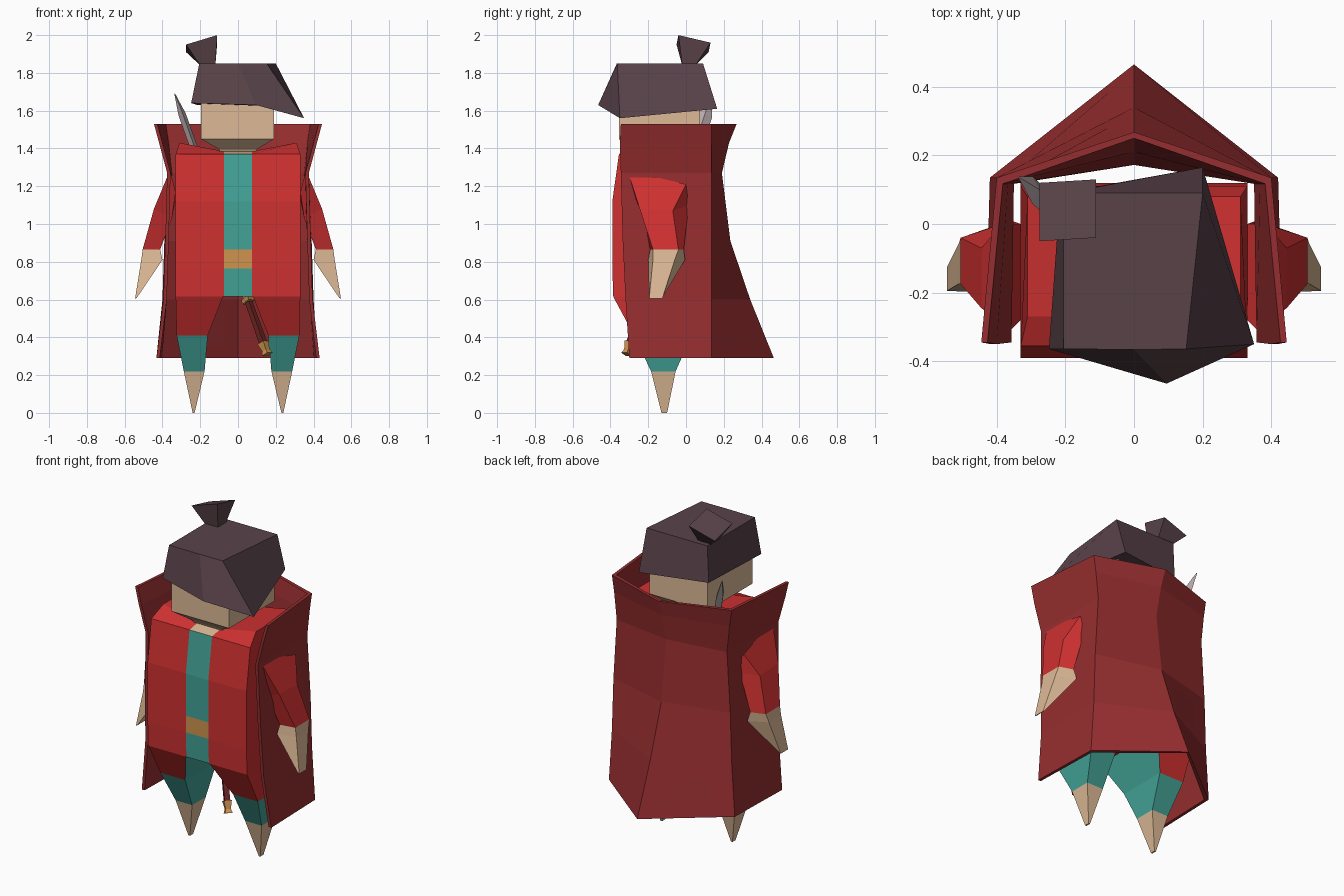
import bpy, bmesh
from mathutils import Vector

cube = bpy.data.objects.get("Cube")
if cube:
    bpy.data.objects.remove(cube)


def make_mat(name, srgb):
    lin = [c / 12.92 if c <= 0.04045 else ((c + 0.055) / 1.055) ** 2.4 for c in srgb]
    m = bpy.data.materials.new(name)
    m.use_nodes = True
    m.diffuse_color = (*lin, 1)
    bsdf = next(n for n in m.node_tree.nodes if n.type == 'BSDF_PRINCIPLED')
    bsdf.inputs["Base Color"].default_value = (*lin, 1)
    bsdf.inputs["Roughness"].default_value = 0.9
    return m


RED = make_mat("coat red", (0.81, 0.19, 0.19))
CAPE = make_mat("cape dark red", (0.59, 0.18, 0.185))
TEAL = make_mat("teal cloth", (0.26, 0.635, 0.59))
SKIN = make_mat("skin", (0.87, 0.73, 0.59))
HAIR = make_mat("hair", (0.345, 0.26, 0.285))
GOLD = make_mat("gold", (0.81, 0.58, 0.31))
STEEL = make_mat("steel", (0.72, 0.66, 0.67))
GRIP = make_mat("grip", (0.42, 0.14, 0.13))


def loft(name, rings, mats, rule=None, mirror=False):
    """Skin closed rings of points, cap both ends, colour faces by rule."""
    bm = bmesh.new()
    loops = [[bm.verts.new(p) for p in ring] for ring in rings]
    n = len(loops[0])
    for a, b in zip(loops, loops[1:]):
        for i in range(n):
            j = (i + 1) % n
            bm.faces.new((a[i], a[j], b[j], b[i]))
    bm.faces.new(loops[0][::-1])
    bm.faces.new(loops[-1])
    bmesh.ops.recalc_face_normals(bm, faces=bm.faces)
    bm.normal_update()
    if rule:
        for f in bm.faces:
            f.material_index = rule(f.calc_center_median(), f.normal)
    if mirror:
        for v in bm.verts:
            v.co.x *= -1
        bmesh.ops.reverse_faces(bm, faces=bm.faces)
    me = bpy.data.meshes.new(name)
    bm.to_mesh(me)
    bm.free()
    for m in mats:
        me.materials.append(m)
    ob = bpy.data.objects.new(name, me)
    bpy.context.scene.collection.objects.link(ob)
    return ob


def rect(x0, x1, y0, y1, z):
    return [(x0, y0, z), (x1, y0, z), (x1, y1, z), (x0, y1, z)]


# Torso: side profile swept across four columns, shoulders rising outward
def torso_ring(x):
    ridge = 1.43 if abs(x) > 0.2 else 1.385
    w = 0.94 if abs(x) > 0.2 else 1
    prof = [(-0.385, 0.615), (-0.39, 0.765), (-0.39, 0.865), (-0.39, 1.12), (-0.355, 1.37),
            (-0.27, ridge), (0.08, ridge), (0.11, 1.30), (0.12, 0.615)]
    return [(x * (w if z > 1.38 else 1), y, z) for y, z in prof]


def torso_rule(c, n):
    if abs(c.x) < 0.07:
        if n.y < -0.8:
            return 2 if 0.765 < c.z < 0.865 else 1
        if n.z > 0.3:
            return 3
    return 0


loft("torso", [torso_ring(x) for x in (-0.33, -0.075, 0.075, 0.33)],
     [RED, TEAL, GOLD, SKIN], torso_rule)

# Legs: red coat skirt above, teal trousers, bare pointed feet
leg = [rect(0.08, 0.33, -0.385, 0.11, 0.615), rect(0.16, 0.325, -0.275, 0.03, 0.41),
       rect(0.177, 0.287, -0.185, -0.055, 0.22), rect(0.23, 0.24, -0.13, -0.10, 0.0)]


def leg_rule(c, n):
    if c.z < 0.22:
        return 2
    return 1 if c.z < 0.41 or n.x < -0.5 else 0


# Sleeves and hands
sleeve = [
    [(0.36, -0.31, 1.285), (0.385, 0.0, 1.21), (0.33, 0.0, 1.13), (0.33, -0.28, 1.17)],
    [(0.445, -0.245, 1.08), (0.445, -0.07, 1.07), (0.37, 0.015, 1.10), (0.35, -0.22, 1.03)],
    [(0.505, -0.175, 0.865), (0.505, -0.04, 0.865), (0.42, -0.012, 0.865), (0.412, -0.19, 0.865)]]
hand = [
    sleeve[2],
    [(0.512, -0.175, 0.81), (0.512, -0.06, 0.81), (0.405, -0.005, 0.81), (0.40, -0.20, 0.81)],
    [(0.545, -0.195, 0.605), (0.545, -0.125, 0.605), (0.535, -0.125, 0.61), (0.535, -0.195, 0.61)]]

for side, flip in (("left", False), ("right", True)):
    loft(side + "_leg", leg, [RED, TEAL, SKIN], leg_rule, flip)
    loft(side + "_sleeve", sleeve, [RED], None, flip)
    loft(side + "_hand", hand, [SKIN], None, flip)

# Head and neck
loft("head", [rect(-0.09, 0.09, -0.27, 0.0, 1.36), rect(-0.1, 0.1, -0.29, 0.02, 1.395),
              rect(-0.195, 0.19, -0.355, 0.075, 1.45), rect(-0.195, 0.19, -0.355, 0.075, 1.72)],
     [SKIN])

# Hair cap: uneven fringe below a flat crown
fringe = [(-0.248, -0.364, 1.64), (0.095, -0.465, 1.63), (0.35, -0.35, 1.56),
          (0.2, 0.165, 1.61), (-0.215, 0.09, 1.63)]
crown = [(-0.205, -0.364, 1.85), (0.0, -0.366, 1.85), (0.152, -0.364, 1.85),
         (0.2, 0.09, 1.85), (-0.205, 0.09, 1.85)]
loft("hair", [fringe, crown], [HAIR])

# Tied tuft on the crown
loft("hair_tuft", [rect(-0.2, -0.12, -0.02, 0.05, 1.84),
                   [(-0.275, -0.05, 1.95), (-0.11, -0.04, 2.0),
                    (-0.11, 0.13, 1.96), (-0.275, 0.12, 1.91)]], [HAIR])

# Cape: thick open shell with a flared collar and hem
T = 0.018


def cape_ring(z, xf, yf, xc, ya):
    yc = 0.135
    outer = [(-xf, yf, z), (-xc, yc, z), (0, ya, z), (xc, yc, z), (xf, yf, z)]
    inner = [(xf - T, yf, z), (xc - T, yc - T, z), (0, ya - T, z),
             (T - xc, yc - T, z), (T - xf, yf, z)]
    return outer + inner


cape_rows = [(0.29, 0.432, -0.30, 0.42, 0.465), (0.60, 0.395, -0.32, 0.40, 0.34),
             (0.91, 0.385, -0.335, 0.39, 0.235), (1.27, 0.375, -0.345, 0.368, 0.19),
             (1.43, 0.418, -0.35, 0.385, 0.228), (1.53, 0.445, -0.345, 0.40, 0.268)]
loft("cape", [cape_ring(*r) for r in cape_rows], [CAPE])

# Sword: slants from the front hip up through the back
pommel, tip = Vector((0.155, -0.315, 0.31)), Vector((-0.335, 0.135, 1.69))
axis = (tip - pommel).normalized()
thin = Vector((1, 0, 0))
thin = (thin - axis * thin.dot(axis)).normalized()
wide = axis.cross(thin)
length = (tip - pommel).length


def sword_ring(t, a, b):
    c = pommel + axis * (t * length)
    return [c + thin * a, c + wide * b, c - thin * a, c - wide * b]


def sword_part(name, mat, *stations):
    loft(name, [sword_ring(*s) for s in stations], [mat])


sword_part("sword_pommel", GOLD, (0.0, 0.03, 0.03), (0.015, 0.02, 0.02), (0.045, 0.032, 0.032))
sword_part("sword_grip", GRIP, (0.04, 0.022, 0.022), (0.20, 0.02, 0.02))
sword_part("sword_guard", GOLD, (0.20, 0.035, 0.05), (0.215, 0.035, 0.05))
sword_part("sword_blade", STEEL, (0.215, 0.022, 0.04), (0.92, 0.02, 0.042), (1.0, 0.002, 0.004))
